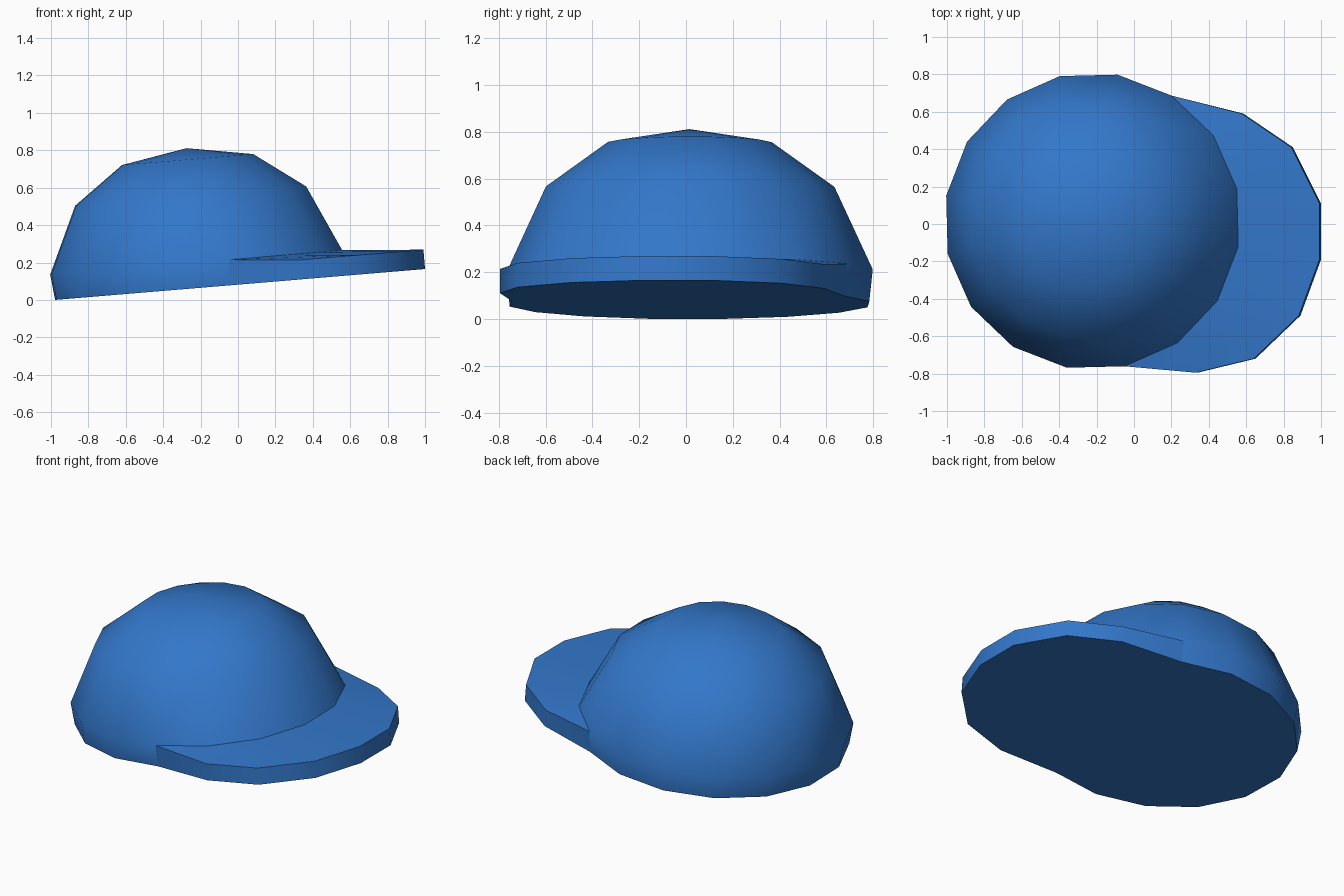
import bpy, bmesh, math
from mathutils import Vector, Matrix

if "Cube" in bpy.data.objects:
    bpy.data.objects.remove(bpy.data.objects["Cube"])

TILT = math.atan(0.0835)            # the whole cap leans back a little
ORIGIN = Vector((-0.212, 0.015, 0.064))
FRAME = Matrix.Translation(ORIGIN) @ Matrix.Rotation(-TILT, 4, 'Y')
SIDES = 16
FRONT = list(range(-4, 3))          # crown corners joined to the brim

blue = bpy.data.materials.new("cap blue")
blue.diffuse_color = (0.033, 0.185, 0.59, 1)
blue.use_nodes = True
blue.node_tree.nodes["Principled BSDF"].inputs["Base Color"].default_value = blue.diffuse_color


def ring_point(k, r, h):
    a = math.radians(1.4 + 360 / SIDES * (k + 0.5))
    return FRAME @ Vector((r * math.cos(a), r * math.sin(a), h))


def brim_point(x, y, h):
    u = (x - ORIGIN.x) / math.cos(TILT)
    return FRAME @ Vector((u, y - ORIGIN.y, h))


def finish(bm, name):
    bmesh.ops.recalc_face_normals(bm, faces=bm.faces)
    me = bpy.data.meshes.new(name)
    bm.to_mesh(me)
    bm.free()
    me.materials.append(blue)
    me.shade_smooth()
    me.set_sharp_from_angle(angle=math.radians(50))
    ob = bpy.data.objects.new(name, me)
    bpy.context.scene.collection.objects.link(ob)


BASE, BAND = (0.78, 0.0), (0.795, 0.137)

# Crown: stacked rings closed by a peak, with a flat underside
bm = bmesh.new()
profile = [BASE, BAND, (0.629, 0.493), (0.357, 0.689)]
rings = [[bm.verts.new(ring_point(k, r, h)) for k in range(SIDES)] for r, h in profile]
peak = bm.verts.new(FRAME @ Vector((0, 0, 0.75)))
covered = {k % SIDES for k in FRONT[:-1]}
for level, (lo, hi) in enumerate(zip(rings, rings[1:])):
    for k in range(SIDES):
        if level == 0 and k in covered:   # hidden behind the brim
            continue
        n = (k + 1) % SIDES
        bm.faces.new((lo[k], lo[n], hi[n], hi[k]))
for k in range(SIDES):
    bm.faces.new((rings[-1][k], rings[-1][(k + 1) % SIDES], peak))
bm.faces.new(rings[0][::-1])
finish(bm, "crown")

# Brim: crescent slab from the crown band to the outer edge
outline = [(0.34, -0.795), (0.65, -0.72), (0.89, -0.49), (1.0, -0.19),
           (1.0, 0.11), (0.85, 0.41), (0.585, 0.59)]
bm = bmesh.new()
in_low = [bm.verts.new(ring_point(k, *BASE)) for k in FRONT]
in_top = [bm.verts.new(ring_point(k, *BAND)) for k in FRONT]
out_top = [bm.verts.new(brim_point(x, y, 0.104)) for x, y in outline]
out_low = [bm.verts.new(brim_point(x, y, 0.0)) for x, y in outline]
strips = [in_top, out_top, out_low, in_low]
for a, b in zip(strips, strips[1:]):
    for i in range(len(FRONT) - 1):
        bm.faces.new((a[i], b[i], b[i + 1], a[i + 1]))
for i in (0, -1):                         # brim ends
    bm.faces.new([s[i] for s in strips])
finish(bm, "brim")
